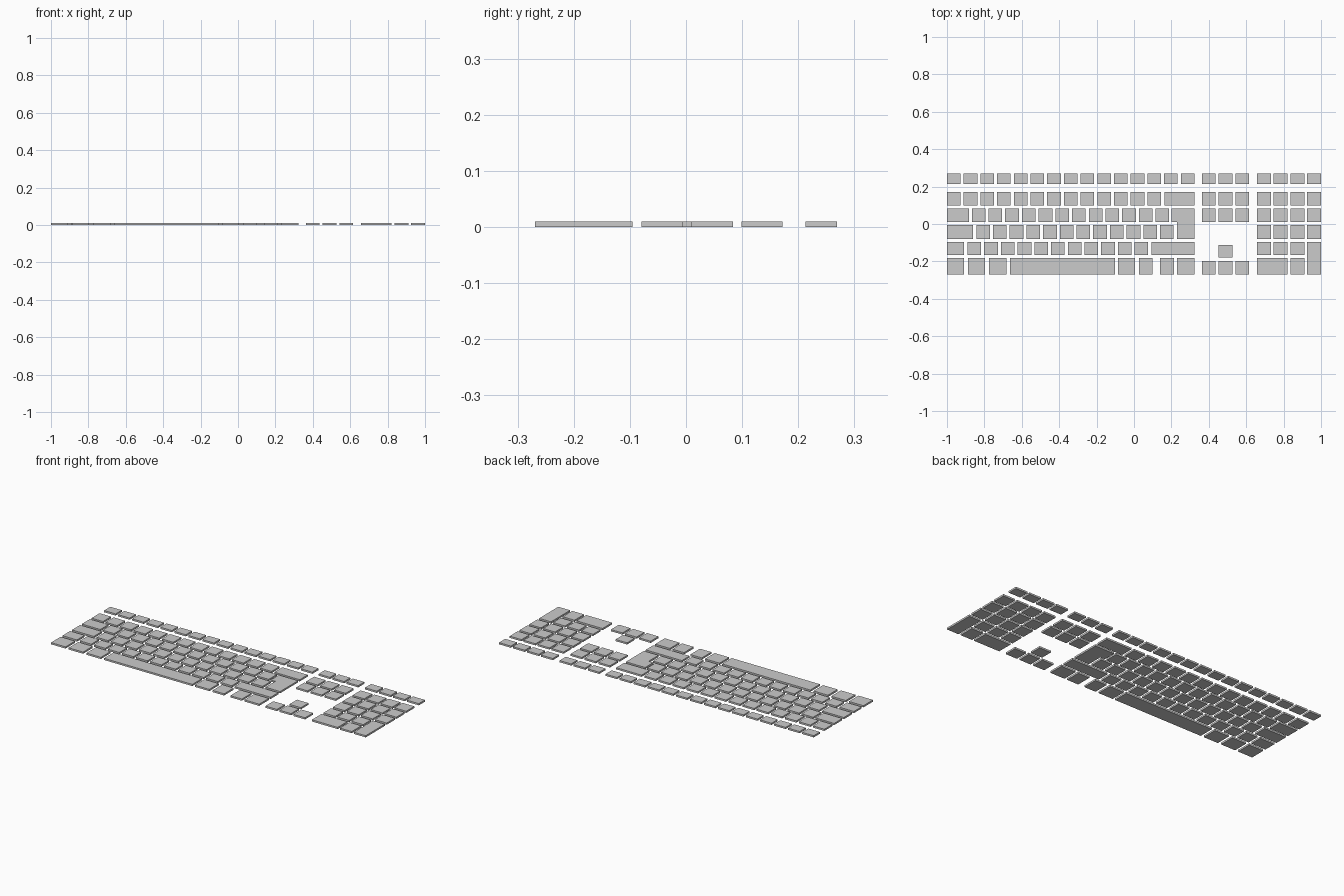
import bpy

if "Cube" in bpy.data.objects:
    bpy.data.objects.remove(bpy.data.objects["Cube"])

H = 0.01                      # key thickness
KEY, PITCH = 0.073, 0.0893    # standard key width and spacing

# row extents (y min, y max), back to front
ROWS = {
    "function": (0.213, 0.269),
    "number": (0.099, 0.172),
    "upper": (0.010, 0.084),
    "home": (-0.079, -0.005),
    "lower": (-0.165, -0.0955),
    "bottom": (-0.269, -0.182),
}


def prism(name, outline):
    """Flat key extruded upward from a counter-clockwise outline."""
    n = len(outline)
    verts = [(x, y, z) for z in (0, H) for x, y in outline]
    faces = [tuple(reversed(range(n))), tuple(range(n, 2 * n))]
    faces += [(i, (i + 1) % n, n + (i + 1) % n, n + i) for i in range(n)]
    mesh = bpy.data.meshes.new(name)
    mesh.from_pydata(verts, [], faces)
    obj = bpy.data.objects.new(name, mesh)
    bpy.context.collection.objects.link(obj)


def key(name, x0, x1, y):
    prism(name, [(x0, y[0]), (x1, y[0]), (x1, y[1]), (x0, y[1])])


def run(name, start, count, y):
    for i in range(count):
        x = start + i * PITCH
        key(f"{name}_{i + 1}", x, x + KEY, y)


# main block: runs of standard keys
run("function_key", -1.0, 15, ROWS["function"])
run("number_key", -1.0, 13, ROWS["number"])
run("upper_letter_key", -0.867, 12, ROWS["upper"])
run("home_letter_key", -0.843, 12, ROWS["home"])
run("lower_letter_key", -0.890, 11, ROWS["lower"])

# main block: wide keys
key("backspace_key", 0.162, 0.323, ROWS["number"])
key("tab_key", -1.0, -0.882, ROWS["upper"])
key("caps_lock_key", -1.0, -0.861, ROWS["home"])
key("left_shift_key", -1.0, -0.908, ROWS["lower"])
key("right_shift_key", 0.093, 0.323, ROWS["lower"])

# L-shaped enter key
top, low = ROWS["upper"], ROWS["home"]
prism("enter_key", [(0.230, low[0]), (0.323, low[0]), (0.323, top[1]),
                    (0.201, top[1]), (0.201, top[0]), (0.230, top[0])])

# bottom row with space bar
for name, x0, x1 in [
    ("left_control_key", -1.0, -0.908), ("left_system_key", -0.888, -0.796),
    ("left_alt_key", -0.775, -0.683), ("space_bar", -0.663, -0.102),
    ("right_alt_key", -0.086, 0.006), ("right_system_key", 0.027, 0.100),
    ("menu_key", 0.140, 0.213), ("right_control_key", 0.230, 0.323),
]:
    key(name, x0, x1, ROWS["bottom"])

# navigation cluster and arrows
NAV = 0.363
for row in ("function", "number", "upper"):
    run(f"navigation_{row}_key", NAV, 3, ROWS[row])
key("up_arrow_key", NAV + PITCH, NAV + PITCH + KEY, (-0.180, -0.111))
run("arrow_key", NAV, 3, (-0.269, -0.197))

# number pad
PAD = [(0.658, 0.733), (0.747, 0.822), (0.836, 0.911), (0.925, 1.0)]
for row, count in (("function", 4), ("number", 4), ("upper", 4), ("home", 4), ("lower", 3)):
    for i, (x0, x1) in enumerate(PAD[:count]):
        key(f"pad_{row}_key_{i + 1}", x0, x1, ROWS[row])
key("pad_zero_key", PAD[0][0], PAD[1][1], ROWS["bottom"])
key("pad_decimal_key", *PAD[2], ROWS["bottom"])
key("pad_enter_key", *PAD[3], (ROWS["bottom"][0], ROWS["lower"][1]))
